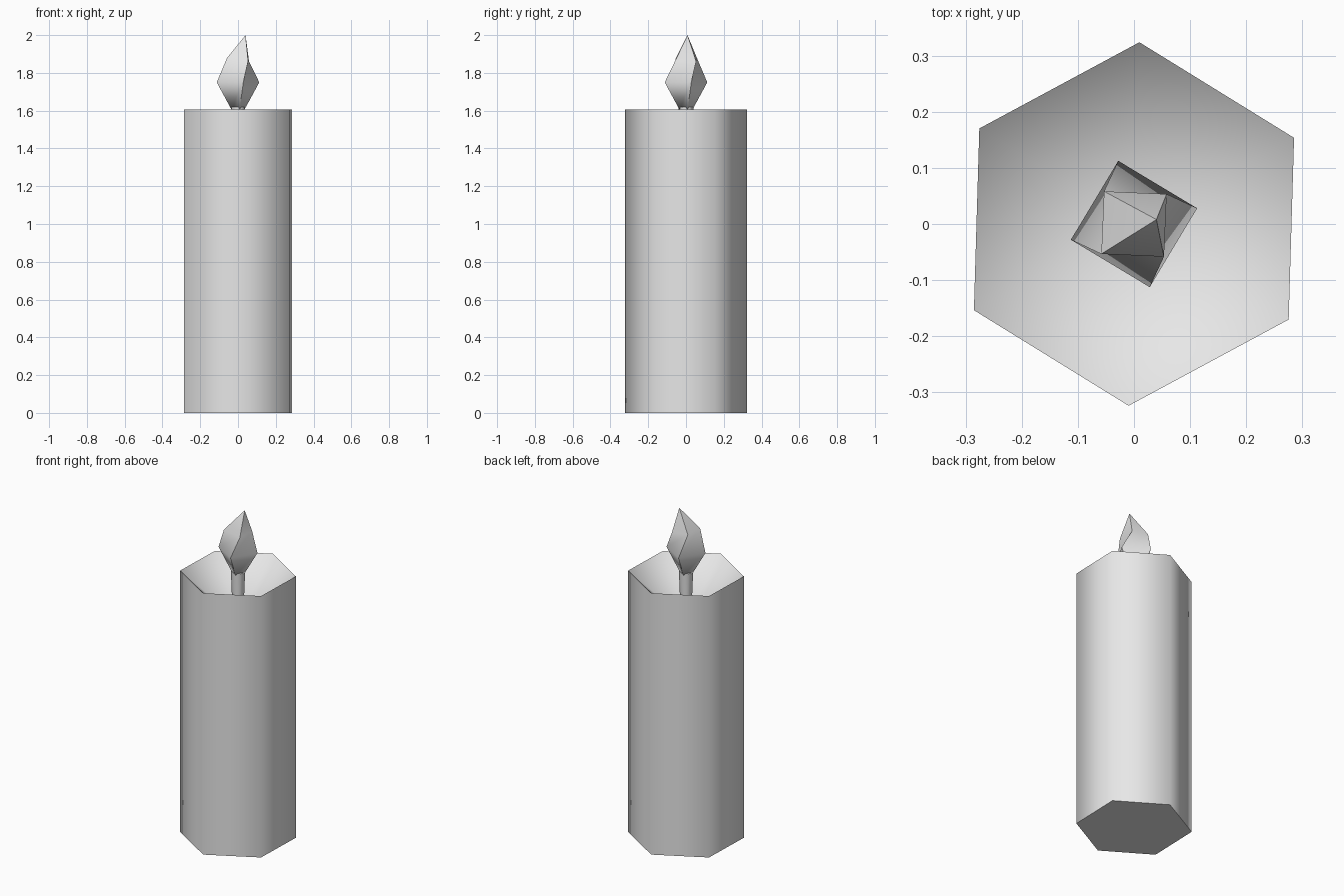
import bpy, bmesh
from math import sin, cos, radians, tau

# Remove the default cube
if "Cube" in bpy.data.objects:
    bpy.data.objects.remove(bpy.data.objects["Cube"])

grey = bpy.data.materials.new("plain grey")
grey.use_nodes = True
grey.diffuse_color = (0.8, 0.8, 0.8, 1)
bsdf = next(n for n in grey.node_tree.nodes if n.type == 'BSDF_PRINCIPLED')
bsdf.inputs["Base Color"].default_value = grey.diffuse_color


def loft(name, sides, rings, tip=None):
    """Skin rings of (radius, height, turn in degrees, lean along x); close with a cap or a tip."""
    bm = bmesh.new()
    loops = []
    for radius, z, turn, lean in rings:
        loop = []
        for i in range(sides):
            a = radians(turn) + tau * i / sides
            x = radius * cos(a)
            loop.append(bm.verts.new((x, radius * sin(a), z + lean * x)))
        loops.append(loop)
    bm.faces.new(loops[0][::-1])
    for low, high in zip(loops, loops[1:]):
        for i in range(sides):
            j = (i + 1) % sides
            bm.faces.new((low[i], low[j], high[j], high[i]))
    top = loops[-1]
    if tip:
        point = bm.verts.new(tip)
        for i in range(sides):
            bm.faces.new((top[i], top[(i + 1) % sides], point))
    else:
        bm.faces.new(top)
    bmesh.ops.recalc_face_normals(bm, faces=bm.faces)
    mesh = bpy.data.meshes.new(name)
    bm.to_mesh(mesh)
    bm.free()
    mesh.materials.append(grey)
    obj = bpy.data.objects.new(name, mesh)
    bpy.context.collection.objects.link(obj)
    bpy.ops.object.select_all(action='DESELECT')
    obj.select_set(True)
    bpy.context.view_layer.objects.active = obj
    bpy.ops.object.shade_smooth_by_angle(angle=radians(75))
    return obj


# Hexagonal wax body with a hollow melted down to the wick
loft("wax_body", 6, [(0.324, 0, 28.3, 0), (0.324, 1.605, 28.3, 0)], tip=(0, 0, 1.32))

# Wick, slightly wider at the top
loft("wick", 6, [(0.028, 1.3, 28.3, 0), (0.04, 1.62, 28.3, 0)])

# Twisted four-sided flame leaning to one side
loft("flame", 4,
     [(0.038, 1.61, 14, 0), (0.116, 1.75, 14, 0), (0.079, 1.87, 42.5, -0.15)],
     tip=(0.04, 0.008, 2.0))
